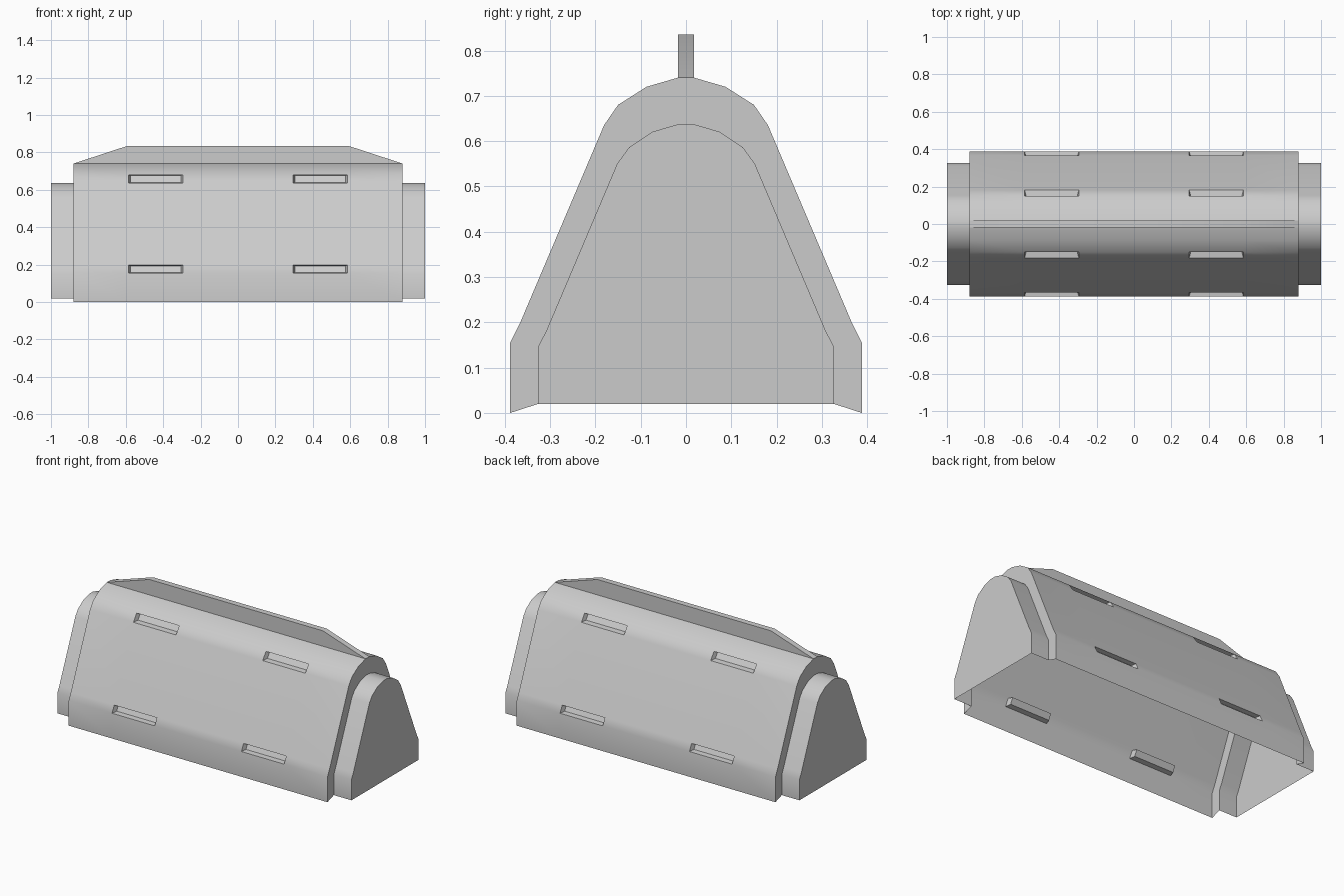
import bpy, bmesh, math
from mathutils import Vector

if "Cube" in bpy.data.objects:
    bpy.data.objects.remove(bpy.data.objects["Cube"])

# Half profiles (y, z) from bottom rim to crown, mirrored into full arches
OUTER = [(0.388, 0.0), (0.388, 0.155), (0.367, 0.197), (0.181, 0.635),
         (0.15, 0.68), (0.087, 0.72), (0.018, 0.74)]
INNER = [(0.326, 0.02), (0.326, 0.147), (0.308, 0.182), (0.152, 0.55),
         (0.125, 0.587), (0.073, 0.621), (0.018, 0.637)]


def arch(half):
    return half + [(-y, z) for y, z in reversed(half)]


def finish(bm, name):
    mesh = bpy.data.meshes.new(name)
    bm.to_mesh(mesh)
    bm.free()
    obj = bpy.data.objects.new(name, mesh)
    bpy.context.collection.objects.link(obj)
    bpy.ops.object.select_all(action='DESELECT')
    obj.select_set(True)
    bpy.context.view_layer.objects.active = obj
    bpy.ops.object.shade_smooth_by_angle(angle=math.radians(30))
    return obj


# Hull: open-bottomed skin lofted through arches, with stepped ends
bm = bmesh.new()
SLOTS = [-0.585, -0.295, 0.295, 0.585]
stations = [(-1, INNER), (-0.88, INNER), (-0.88, OUTER)]
stations += [(x, OUTER) for x in SLOTS]
stations += [(0.88, OUTER), (0.88, INNER), (1, INNER)]
rings = [[bm.verts.new((x, y, z)) for y, z in arch(half)] for x, half in stations]
slot_faces, crown_faces = [], []
for k, (a, b) in enumerate(zip(rings, rings[1:])):
    for i in range(len(a) - 1):
        f = bm.faces.new((a[i], b[i], b[i + 1], a[i + 1]))
        if k in (3, 5) and i in (1, 4 - 1, 9, 11):
            slot_faces.append(f)
        if 2 <= k <= 6 and i == 6:
            crown_faces.append(f)
bm.faces.new(rings[0])
bm.faces.new(list(reversed(rings[-1])))
bmesh.ops.recalc_face_normals(bm, faces=bm.faces)

# Slots: pockets pushed inward from the bevel facets, slightly tapered
for f in slot_faces:
    c = f.calc_center_median()
    bmesh.ops.inset_individual(bm, faces=[f], thickness=0.0005)
    for v in f.verts:
        d = v.co - c
        v.co = c + Vector((d.x * 0.94, d.y * 0.85 - math.copysign(0.03, c.y), d.z * 0.85))

# Crown is open under the hollow fin
bmesh.ops.delete(bm, geom=crown_faces, context='FACES_ONLY')
finish(bm, "hull")

# Ridge fin: sloped-end plate along the crown
bm = bmesh.new()
outline = [(-0.88, 0.74), (-0.59, 0.835), (0.59, 0.835), (0.88, 0.74)]
front, back = [[bm.verts.new((x, y, z)) for x, z in outline] for y in (-0.018, 0.018)]
bm.faces.new(front)
bm.faces.new(list(reversed(back)))
for i in range(3):
    bm.faces.new((front[i], back[i], back[i + 1], front[i + 1]))
bmesh.ops.recalc_face_normals(bm, faces=bm.faces)
finish(bm, "ridge_fin")
